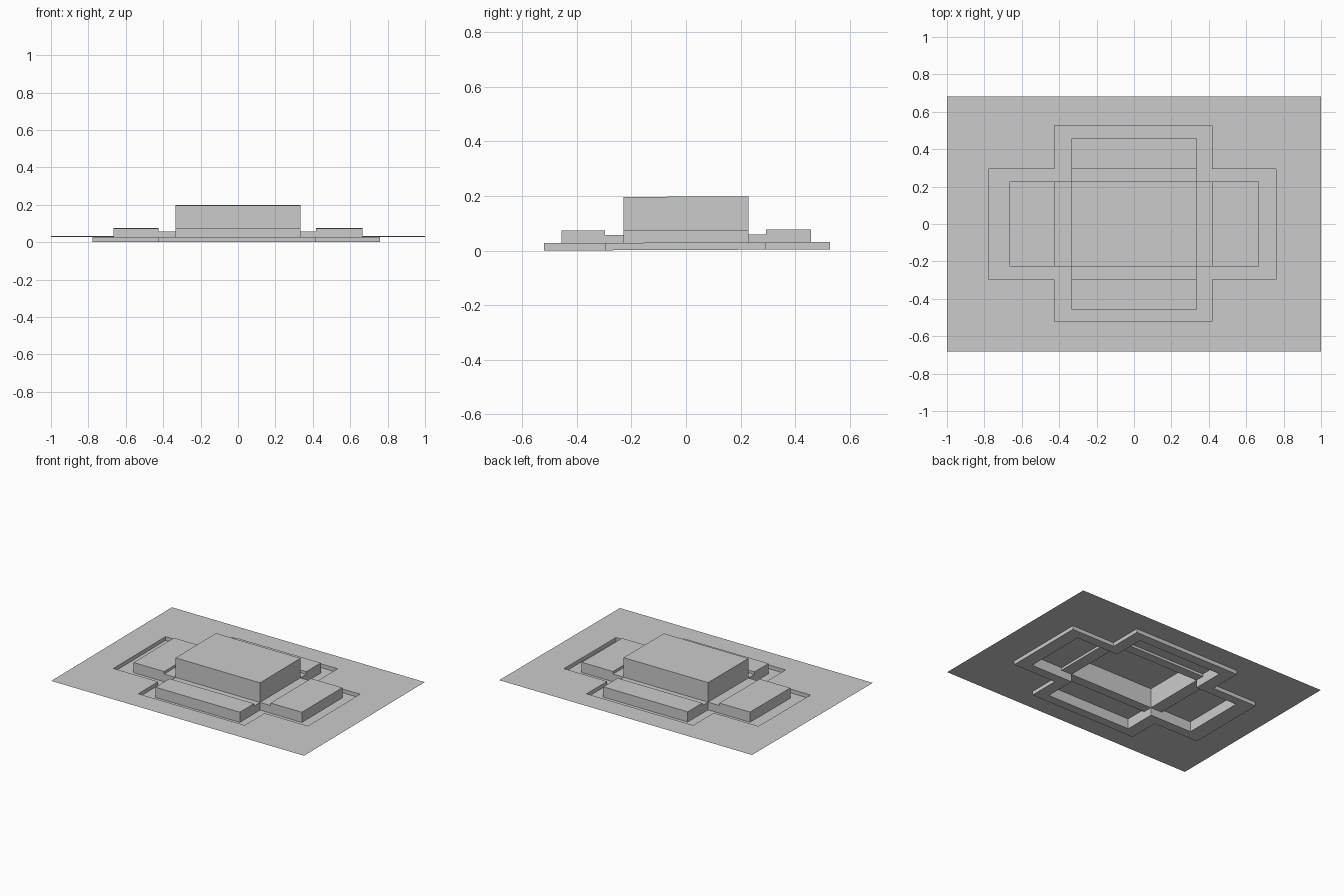
import bpy, bmesh, math

if "Cube" in bpy.data.objects:
    bpy.data.objects.remove(bpy.data.objects["Cube"])

# Stepped sheet: later rectangles override earlier ones (x0, x1, y0, y1, height)
SHEET = (-1.0, 1.0, -0.682, 0.682, 0.029)
STEPS = [
    (-0.778, 0.76, -0.296, 0.293, 0.002),     # sunken cross, long arm
    (-0.424, 0.418, -0.52, 0.527, 0.002),     # sunken cross, short arm
    (-0.424, 0.418, -0.228, 0.228, 0.057),    # side bridges
    (-0.334, 0.334, -0.296, 0.293, 0.057),    # front and back bridges
    (-0.666, -0.424, -0.228, 0.228, 0.075),   # left block
    (0.418, 0.665, -0.228, 0.228, 0.075),     # right block
    (-0.334, 0.334, -0.456, -0.296, 0.075),   # front block
    (-0.334, 0.334, 0.293, 0.458, 0.075),     # back block
    (-0.334, 0.334, -0.228, 0.228, 0.197),    # tall centre block
]
TILT = 0.004  # slight rise towards the back

rects = [SHEET] + STEPS
xs = sorted({v for r in rects for v in r[:2]})
ys = sorted({v for r in rects for v in r[2:4]})


def height(i, j):
    x, y = (xs[i] + xs[i + 1]) / 2, (ys[j] + ys[j + 1]) / 2
    return [r[4] for r in rects if r[0] < x < r[1] and r[2] < y < r[3]][-1]


bm = bmesh.new()
verts = {}


def vert(x, y, z):
    key = (x, y, z)
    if key not in verts:
        verts[key] = bm.verts.new((x, y, z + TILT * y))
    return verts[key]


def wall(a, b, z0, z1):
    if z0 != z1:
        bm.faces.new([vert(*a, z0), vert(*b, z0), vert(*b, z1), vert(*a, z1)])


# Flat levels, with upright walls wherever neighbouring levels differ
nx, ny = len(xs) - 1, len(ys) - 1
for i in range(nx):
    for j in range(ny):
        z = height(i, j)
        x0, x1, y0, y1 = xs[i], xs[i + 1], ys[j], ys[j + 1]
        bm.faces.new([vert(x0, y0, z), vert(x1, y0, z), vert(x1, y1, z), vert(x0, y1, z)])
        if i + 1 < nx:
            wall((x1, y0), (x1, y1), height(i + 1, j), z)
        if j + 1 < ny:
            wall((x1, y1), (x0, y1), height(i, j + 1), z)

# Merge coplanar cells into clean flat faces
bmesh.ops.dissolve_limit(bm, angle_limit=math.radians(1), verts=bm.verts[:], edges=bm.edges[:])

mesh = bpy.data.meshes.new("stepped_panel")
bm.to_mesh(mesh)
bm.free()
panel = bpy.data.objects.new("stepped_panel", mesh)
bpy.context.collection.objects.link(panel)
